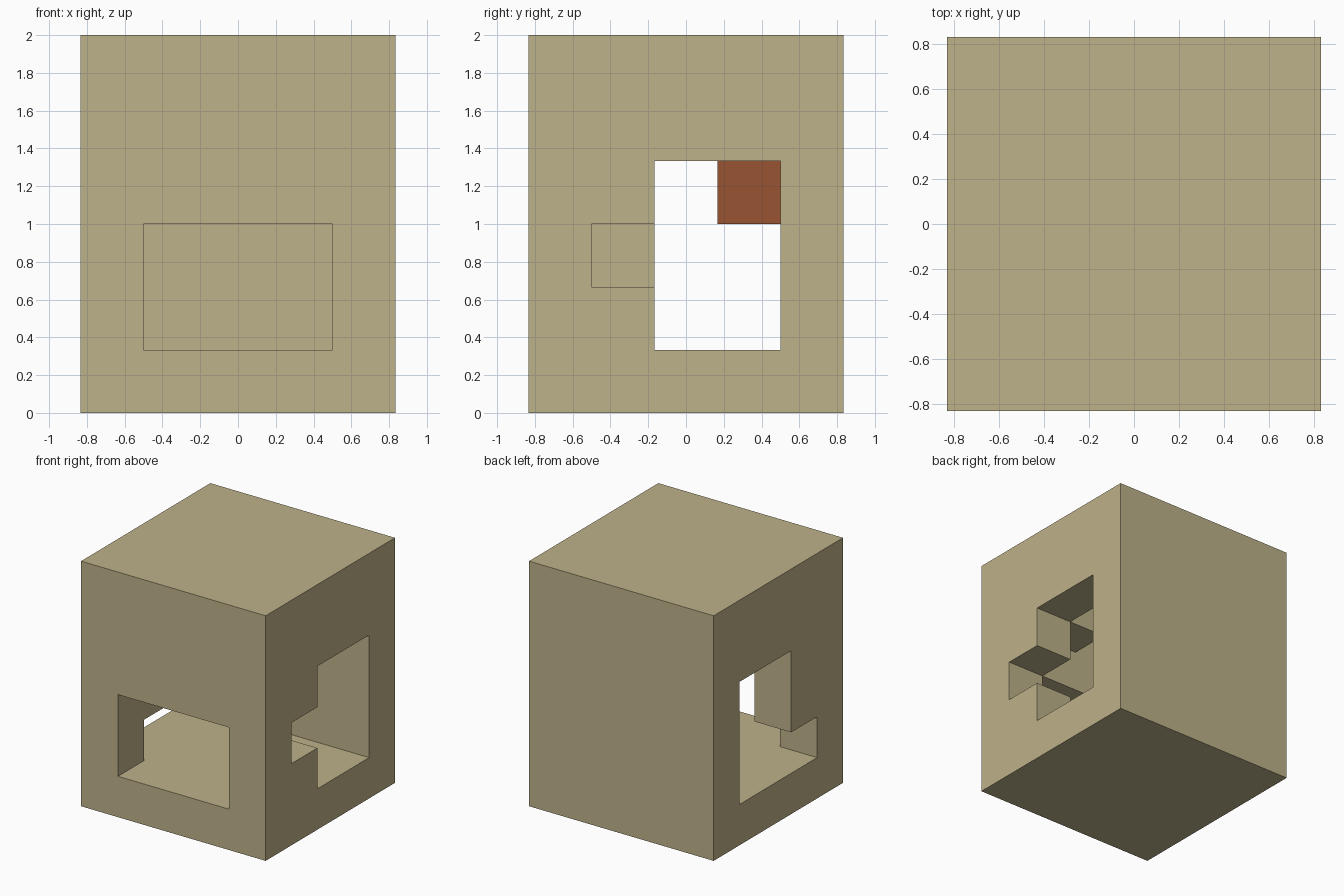
import bpy
from mathutils import Vector

if "Cube" in bpy.data.objects:
    bpy.data.objects.remove(bpy.data.objects["Cube"])

U = 1 / 3  # one block


def material(name, rgb):
    m = bpy.data.materials.new(name)
    m.use_nodes = True
    m.diffuse_color = (*rgb, 1)
    m.node_tree.nodes["Principled BSDF"].inputs["Base Color"].default_value = (*rgb, 1)
    return m


sand = material("sand", (0.515, 0.445, 0.254))
rust = material("rust", (0.314, 0.091, 0.034))


def box(name, lo, hi, mat):
    """Box between two corners, given in blocks."""
    lo, hi = Vector(lo) * U, Vector(hi) * U
    bpy.ops.mesh.primitive_cube_add(size=1, location=(lo + hi) / 2)
    ob = bpy.context.object
    ob.name = name
    ob.scale = hi - lo
    bpy.ops.object.transform_apply(location=True, rotation=False, scale=True)
    ob.data.materials.append(mat)
    return ob


shell = box("shell", (-2.5, -2.5, 0), (2.5, 2.5, 6), sand)

# Room inside and the openings through its walls
cutters = [
    box("room_cutter", (-1.5, -1.5, 1), (1.5, 1.5, 5), sand),
    box("front_opening_cutter", (-1.5, -3, 1), (1.5, -1, 3), sand),
    box("doorway_cutter", (-3, -0.5, 1), (3, 1.5, 4), sand),
    box("left_notch_cutter", (1, -1.5, 2), (3, 0, 3), sand),
    box("right_notch_cutter", (-3, -1.5, 1), (-1, 0, 2), sand),
]
for cutter in cutters:
    mod = shell.modifiers.new(cutter.name, "BOOLEAN")
    mod.operation = "DIFFERENCE"
    mod.solver = "EXACT"
    mod.object = cutter
    cutter.hide_render = True

# Apply the cuts and drop the cutters
bpy.context.view_layer.update()
graph = bpy.context.evaluated_depsgraph_get()
mesh = bpy.data.meshes.new_from_object(shell.evaluated_get(graph))
shell.modifiers.clear()
shell.data = mesh
for cutter in cutters:
    bpy.data.objects.remove(cutter)

# Solid blocks inside the room
box("ceiling_corner_block", (0.5, -1.5, 4), (1.5, -0.5, 5), sand)
box("rust_block", (-0.5, 0.5, 3), (0.5, 1.5, 4), rust)
